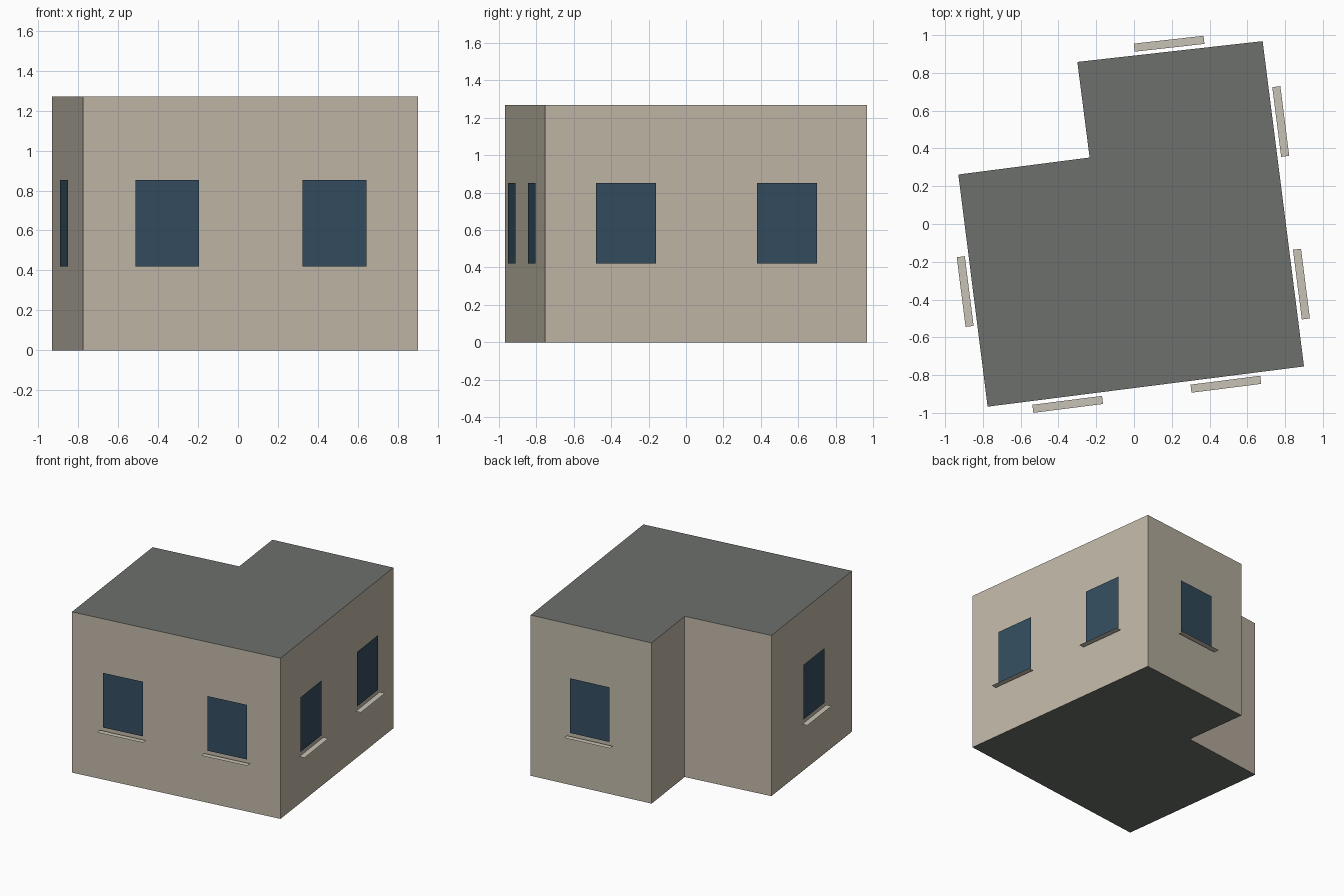
import bpy
from mathutils import Vector

if "Cube" in bpy.data.objects:
    bpy.data.objects.remove(bpy.data.objects["Cube"])

HEIGHT = 1.27
# L-shaped footprint, counter-clockwise from the front left corner
PLAN = [(-0.775, -0.967), (0.90, -0.754), (0.681, 0.968),
        (-0.30, 0.858), (-0.235, 0.352), (-0.93, 0.262)]


def material(name, color):
    m = bpy.data.materials.new(name)
    m.diffuse_color = (*color, 1)
    m.use_nodes = True
    m.node_tree.nodes["Principled BSDF"].inputs["Base Color"].default_value = m.diffuse_color
    return m


WALL = material("plaster", (0.53, 0.48, 0.39))
ROOF = material("roofing", (0.15, 0.16, 0.145))
GLASS = material("glass", (0.035, 0.075, 0.115))
STONE = material("sill_stone", (0.58, 0.54, 0.46))


def mesh_object(name, verts, faces, mats):
    me = bpy.data.meshes.new(name)
    me.from_pydata(verts, [], faces)
    for m in mats:
        me.materials.append(m)
    me.update()
    ob = bpy.data.objects.new(name, me)
    bpy.context.collection.objects.link(ob)
    return ob


# Building: extruded footprint with roof and base caps
n = len(PLAN)
verts = [(x, y, z) for z in (0, HEIGHT) for x, y in PLAN]
faces = [(i, (i + 1) % n, (i + 1) % n + n, i + n) for i in range(n)]
faces += [tuple(range(n, 2 * n)), tuple(reversed(range(n)))]
building = mesh_object("building", verts, faces, [WALL, ROOF])
for f in building.data.polygons[n:]:
    f.material_index = 1


def add_window(name, wall, t):
    """Thin pane and sill floating just outside a wall, t along its length."""
    a, b = (Vector((*PLAN[i % n], 0)) for i in (wall, wall + 1))
    along = (b - a).normalized()
    out = Vector((along.y, -along.x, 0))
    mid = a.lerp(b, t)

    def point(u, o, z):
        return mid + along * u + out * o + Vector((0, 0, z))

    w, s = 0.161, 0.186
    pane = [point(u, 0.018, z) for u, z in
            ((-w, 0.42), (w, 0.42), (w, 0.852), (-w, 0.852))]
    sill = [point(u, o, 0.394) for u, o in
            ((-s, 0.063), (s, 0.063), (s, 0.02), (-s, 0.02))]
    mesh_object(name + "_window", pane, [(0, 1, 2, 3)], [GLASS])
    mesh_object(name + "_sill", sill, [(0, 1, 2, 3)], [STONE])


# Windows on the four outer walls; the inner corner walls are blank
for name, wall, t in (("front_left", 0, 0.25), ("front_right", 0, 0.75),
                      ("right_front", 1, 0.25), ("right_back", 1, 0.75),
                      ("back", 2, 0.5), ("left", 5, 0.5)):
    add_window(name, wall, t)
